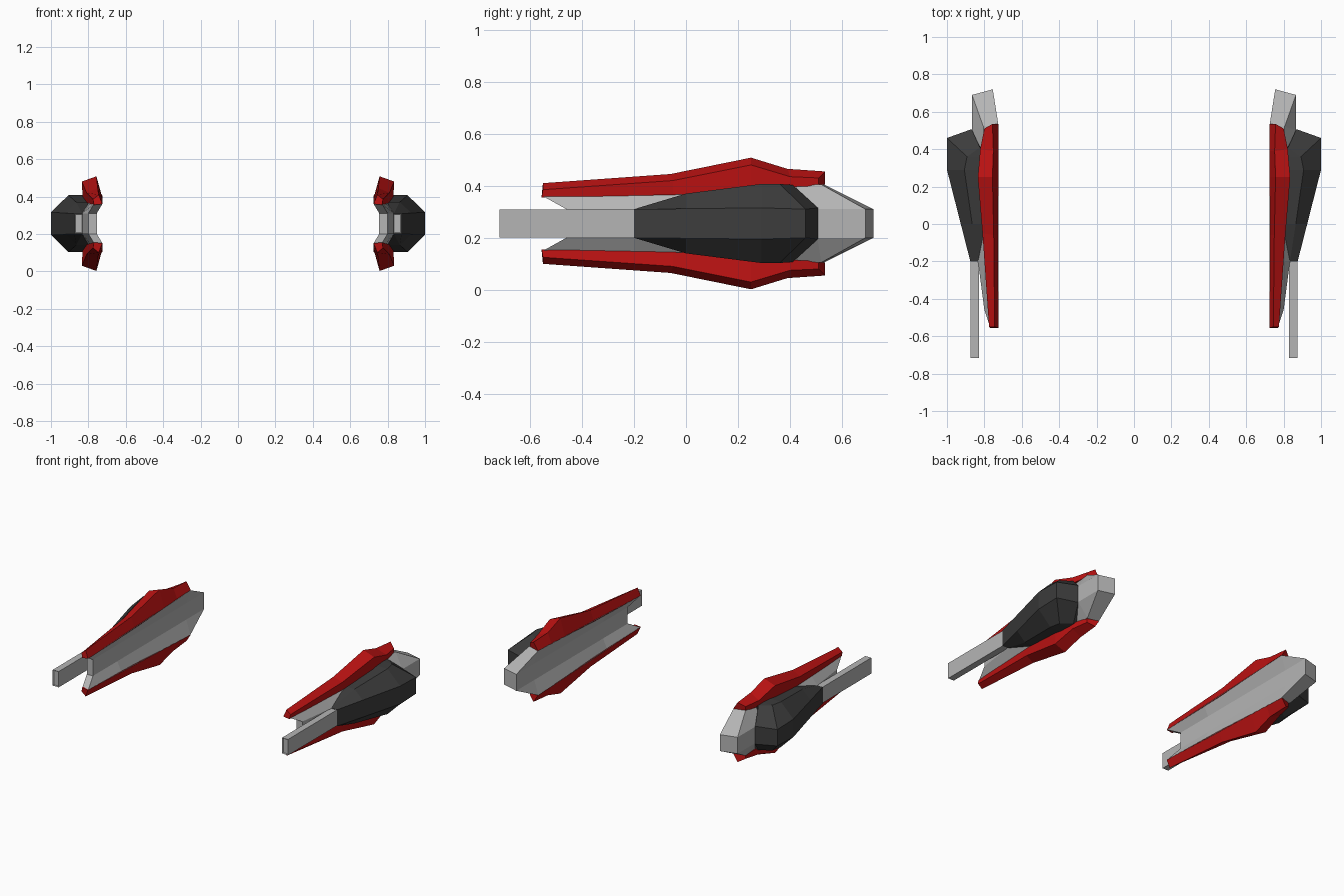
import bpy
import bmesh

cube = bpy.data.objects.get("Cube")
if cube:
    bpy.data.objects.remove(cube, do_unlink=True)

MID_Z = 0.255   # height of the horizontal symmetry plane


def material(name, rgb):
    m = bpy.data.materials.new(name)
    m.use_nodes = True
    m.diffuse_color = (*rgb, 1)
    m.node_tree.nodes["Principled BSDF"].inputs["Base Color"].default_value = (*rgb, 1)
    return m


grey = material("light grey", (0.46, 0.46, 0.46))
dark = material("dark grey", (0.045, 0.045, 0.045))
red = material("red", (0.5, 0.006, 0.006))


def finish(name, bm, mat, mirror_z=False):
    """Turn a bmesh into an object mirrored to both sides."""
    bmesh.ops.recalc_face_normals(bm, faces=bm.faces)
    mesh = bpy.data.meshes.new(name)
    bm.to_mesh(mesh)
    bm.free()
    mesh.materials.append(mat)
    obj = bpy.data.objects.new(name, mesh)
    obj.location.z = MID_Z
    bpy.context.collection.objects.link(obj)
    mod = obj.modifiers.new("mirror", 'MIRROR')
    mod.use_axis = (True, False, mirror_z)
    mod.use_mirror_merge = False
    return obj


def loft(rings, caps):
    """Bridge rings of (x, y, z) points and close both ends with caps."""
    bm = bmesh.new()
    loops = [[bm.verts.new(p) for p in ring] for ring in rings]
    n = len(loops[0])
    for a, b in zip(loops, loops[1:]):
        for i in range(n):
            j = (i + 1) % n
            bm.faces.new((a[i], a[j], b[j], b[i]))
    for loop in (loops[0], loops[-1]):
        for cap in caps:
            bm.faces.new([loop[i] for i in cap])
    bmesh.ops.remove_doubles(bm, verts=bm.verts, dist=0.0005)
    return bm


def whole(half):
    """Complete an upper half section with its reflection below."""
    return half + [(x, y, -z) for x, y, z in reversed(half)]


# Channel body: inner middle, inner wing, outer wing, outer middle
body = [
    [(.755, -.46, .055), (.725, -.55, .105), (.77, -.55, .105), (.80, -.46, .055)],
    [(.755, -.2, .055), (.725, -.2, .12), (.78, -.2, .12), (.834, -.2, .055)],
    [(.755, .53, .055), (.725, .53, .15), (.805, .52, .15), (.866, .505, .055)],
    [(.755, .72, .055), (.755, .72, .055), (.866, .69, .055), (.866, .69, .055)],
]
finish("channel_body", loft([whole(h) for h in body],
                            [(0, 1, 2, 3), (0, 3, 4, 7), (4, 5, 6, 7)]), grey)

# Faceted outer pod: inner edge, top edge, outer edge
pod = [
    [(.82, -.2, .055), (.834, -.2, .055), (.875, -.2, .055)],
    [(.80, 0, .115), (.865, 0, .115), (.926, 0, .057)],
    [(.80, .29, .152), (.907, .29, .152), (1.0, .29, .06)],
    [(.80, .36, .152), (.893, .36, .152), (1.0, .46, .055)],
    [(.80, .41, .148), (.824, .41, .148), (.868, .507, .06)],
]
finish("outer_pod", loft([whole(h) for h in pod], [range(6)]), dark)

# Red fins above and below: inner foot, crest, shoulder, outer foot
fin = [
    [(.725, -.555, .105), (.745, -.55, .155), (.775, -.55, .13), (.77, -.555, .1)],
    [(.725, -.06, .12), (.75, -.06, .19), (.81, -.05, .165), (.805, -.05, .11)],
    [(.725, .25, .137), (.757, .25, .253), (.835, .25, .225), (.83, .25, .125)],
    [(.725, .39, .143), (.752, .39, .21), (.822, .4, .18), (.82, .4, .14)],
    [(.725, .535, .15), (.757, .535, .2), (.80, .51, .175), (.80, .51, .145)],
]
finish("fin", loft(fin, [range(4)]), red, mirror_z=True)

# Long flat barrel with a shallow recessed tip
bar = loft([whole([(.829, y, .053), (.873, y, .053)]) for y in (-.717, -.1)],
           [range(4)])
bmesh.ops.recalc_face_normals(bar, faces=bar.faces)
tip = min(bar.faces, key=lambda f: f.calc_center_median().y)
bmesh.ops.inset_region(bar, faces=[tip], thickness=.007, depth=-.006)
finish("barrel", bar, grey)
